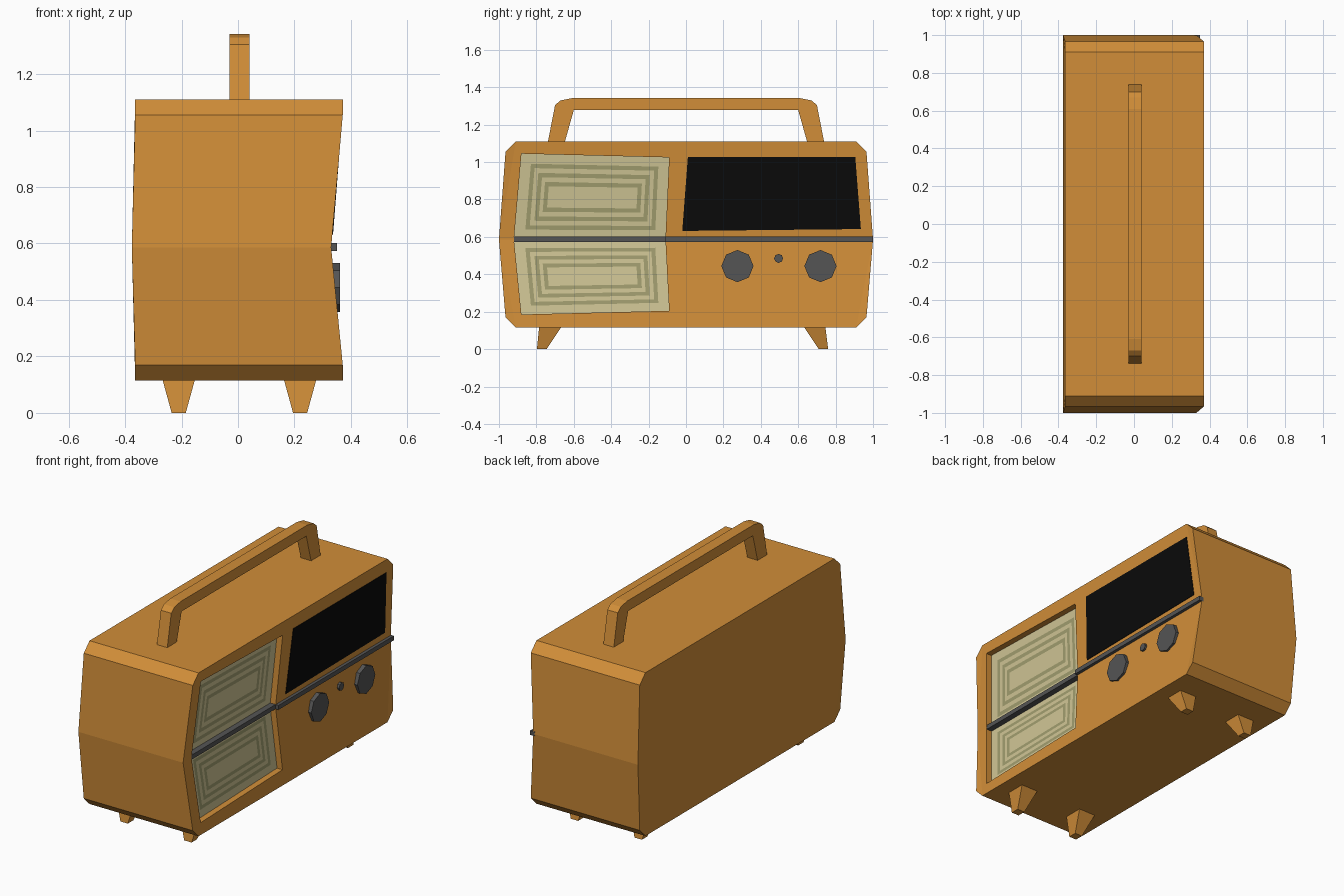
import bpy, bmesh
from math import pi
from mathutils import Vector, Matrix

if "Cube" in bpy.data.objects:
    bpy.data.objects.remove(bpy.data.objects["Cube"])

MID, TOP, BOT = 0.586, 1.11, 0.115


def mat(name, rgb):
    m = bpy.data.materials.new(name)
    m.diffuse_color = (*rgb, 1)
    m.use_nodes = True
    m.node_tree.nodes["Principled BSDF"].inputs["Base Color"].default_value = m.diffuse_color
    return m


ORANGE = mat("orange_shell", (0.64, 0.27, 0.04))
CREAM = mat("cream_grille", (0.63, 0.56, 0.30))
OLIVE = mat("olive_slots", (0.36, 0.34, 0.16))
BLACK = mat("black_glass", (0.003, 0.003, 0.003))
DARK = mat("dark_trim", (0.09, 0.09, 0.09))


def finish(name, bm, material):
    bmesh.ops.recalc_face_normals(bm, faces=bm.faces)
    me = bpy.data.meshes.new(name)
    bm.to_mesh(me)
    bm.free()
    ob = bpy.data.objects.new(name, me)
    bpy.context.collection.objects.link(ob)
    me.materials.append(material)
    return ob


def front_x(z):
    """Surface of the pinched control face at height z."""
    t = (z - MID) / (TOP - MID) if z > MID else (MID - z) / (MID - BOT)
    return 0.33 + 0.041 * t


def loft(bm, back, front, caps):
    """Join two matching rings; caps lists the index groups closing each end."""
    a = [bm.verts.new(p) for p in back]
    b = [bm.verts.new(p) for p in front]
    n = len(a)
    for i in range(n):
        bm.faces.new((a[i], a[(i + 1) % n], b[(i + 1) % n], b[i]))
    for ring in (a, b):
        for c in caps:
            bm.faces.new([ring[i] for i in c])


def panel(name, yz, x0, x1, material):
    """Flat plate following the control face between two x offsets."""
    bm = bmesh.new()
    loft(bm, [(front_x(z) + x0, y, z) for y, z in yz],
         [(front_x(z) + x1, y, z) for y, z in yz], [range(len(yz))])
    return finish(name, bm, material)


def box(name, lo, hi, material):
    bm = bmesh.new()
    lo, hi = Vector(lo), Vector(hi)
    bmesh.ops.create_cube(bm, size=1, matrix=Matrix.LocRotScale((lo + hi) / 2, None, hi - lo))
    return finish(name, bm, material)


# Cabinet: chamfered outline, pinched front and slightly bowed back
half = [(0.91, BOT), (0.965, 0.17), (1.0, MID), (0.965, 1.055), (0.91, TOP)]
outline = half + [(-y, z) for y, z in reversed(half)]
bm = bmesh.new()
loft(bm, [(-0.376 if z == MID else -0.364, y, z) for y, z in outline],
     [(0.33 if z == MID else 0.371, y, z) for y, z in outline],
     [(2, 4, 5, 7), (2, 3, 4), (5, 6, 7), (7, 9, 0, 2), (0, 1, 2), (7, 8, 9)])
cabinet = finish("cabinet", bm, ORANGE)

# Speaker recess
upper = [(-0.92, MID), (-0.11, MID), (-0.09, 1.025), (-0.88, 1.045)]
lower = [(-0.88, 0.185), (-0.09, 0.205), (-0.11, MID), (-0.92, MID)]
DEPTH = 0.04
recess = [upper[0], lower[0], lower[1], upper[1], upper[2], upper[3]]
bm = bmesh.new()
loft(bm, [(front_x(z) - DEPTH, y, z) for y, z in recess],
     [(0.5, y, z) for y, z in recess], [(0, 1, 2, 3), (0, 3, 4, 5)])
cutter = finish("recess_cutter", bm, ORANGE)
cutter.hide_render = True
cutter.hide_viewport = True
mod = cabinet.modifiers.new("recess", 'BOOLEAN')
mod.operation = 'DIFFERENCE'
mod.solver = 'EXACT'
mod.object = cutter

# Speaker grilles with concentric slot rings
for side, quad in (("upper", upper), ("lower", lower)):
    panel(side + "_grille", quad, -DEPTH - 0.01, -DEPTH + 0.003, CREAM)
    q = [Vector(p) for p in quad]

    def inset(u, v):
        pts = []
        for s, t in ((u, v), (1 - u, v), (1 - u, 1 - v), (u, 1 - v)):
            y, z = q[0].lerp(q[1], s).lerp(q[3].lerp(q[2], s), t)
            pts.append((front_x(z) - DEPTH + 0.005, y, z))
        return pts

    bm = bmesh.new()
    for u, v in ((0.07, 0.115), (0.125, 0.22), (0.175, 0.325)):
        o = [bm.verts.new(p) for p in inset(u, v)]
        i = [bm.verts.new(p) for p in inset(u + 0.027, v + 0.05)]
        for k in range(4):
            j = (k + 1) % 4
            bm.faces.new((o[k], o[j], i[j], i[k]))
    finish(side + "_grille_slots", bm, OLIVE)

# Display
panel("display", [(-0.02, 0.632), (0.935, 0.642), (0.905, 1.027), (0.01, 1.027)],
      -0.01, 0.003, BLACK)

# Trim strip, stepped back inside the recess
box("trim_strip", (0.32, -0.11, 0.574), (0.35, 1.0, 0.601), DARK)
box("recess_trim_strip", (0.28, -0.92, 0.574), (0.33, -0.11, 0.601), DARK)

# Knobs
for name, y, z, r, x in (("left_knob", 0.275, 0.444, 0.086, 0.362),
                         ("right_knob", 0.719, 0.444, 0.086, 0.362),
                         ("small_button", 0.495, 0.485, 0.024, 0.352)):
    bm = bmesh.new()
    bmesh.ops.create_cone(bm, cap_ends=True, segments=8, radius1=r, radius2=r, depth=x - 0.315,
                          matrix=Matrix.Translation(((x + 0.315) / 2, y, z)) @ Matrix.Rotation(pi / 2, 4, 'Y'))
    finish(name, bm, DARK)

# Carrying handle
arm = [(0.65, 1.10), (0.74, 1.10), (0.70, 1.305), (0.67, 1.33), (0.61, 1.342)]
prof = arm + [(-y, z) for y, z in reversed(arm)] + [(-0.60, 1.278), (0.60, 1.278)]
bm = bmesh.new()
loft(bm, [(-0.03, y, z) for y, z in prof], [(0.04, y, z) for y, z in prof],
     [(0, 1, 2, 11), (2, 3, 4, 11), (4, 5, 10, 11), (5, 6, 7, 10), (7, 8, 9, 10)])
finish("handle", bm, ORANGE)

# Splayed tapered feet
for cx, fb in ((-0.21, "back"), (0.22, "front")):
    for s, lr in ((-1, "left"), (1, "right")):
        bm = bmesh.new()
        rings = [[(cx + a, s * y, z) for a, y in ((-w, y0), (w, y0), (w, y1), (-w, y1))]
                 for w, y0, y1, z in ((0.025, 0.745, 0.797 if s < 0 else 0.76, 0),
                                      (0.058, 0.665, 0.785 if s < 0 else 0.75, 0.12))]
        if s > 0:
            rings = [[(cx + a, y, z) for a, y in ((-w, y0), (w, y0), (w, y1), (-w, y1))]
                     for w, y0, y1, z in ((0.025, 0.71, 0.76, 0), (0.058, 0.63, 0.745, 0.12))]
        loft(bm, *rings, [range(4)])
        finish(f"{fb}_{lr}_foot", bm, ORANGE)
